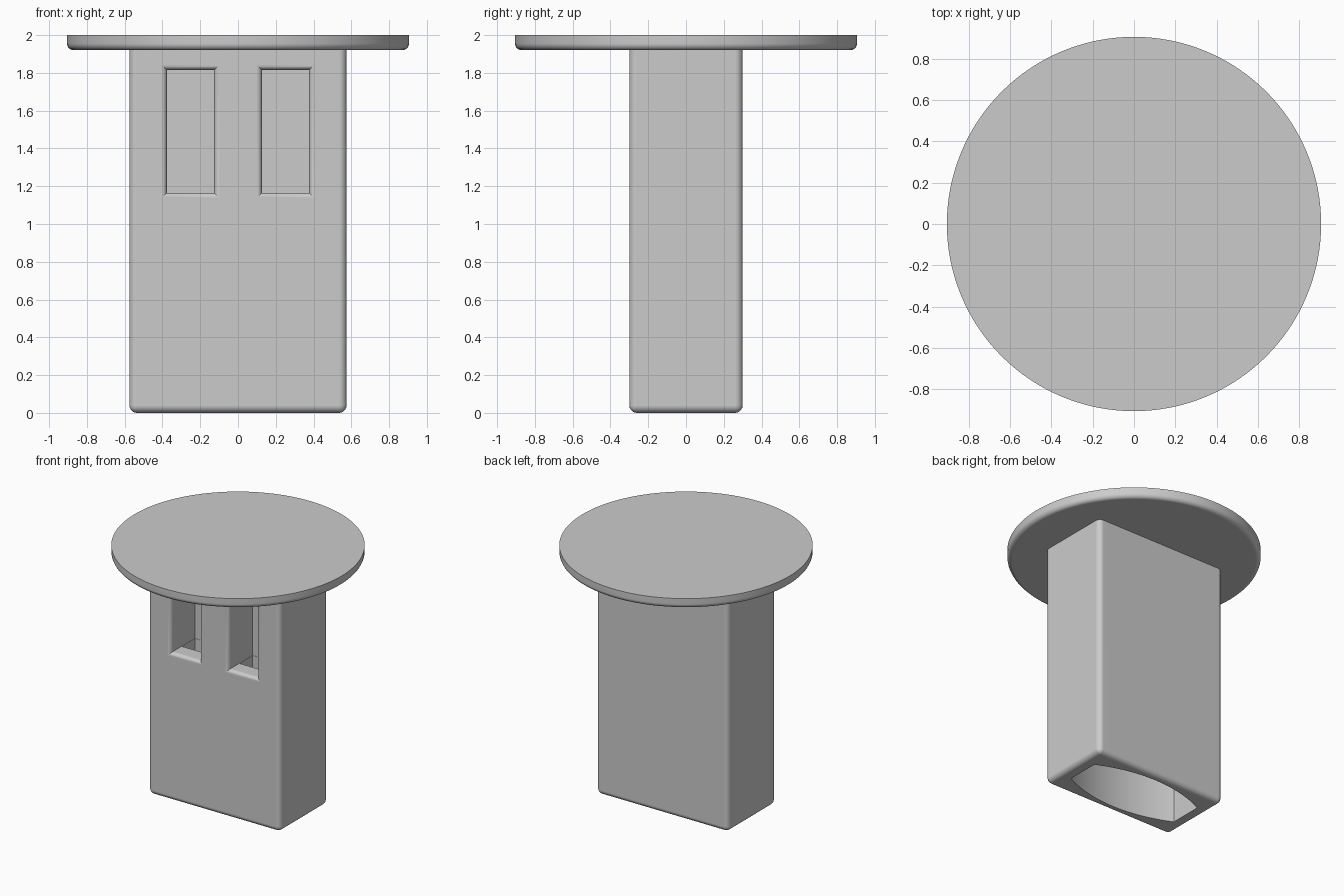
import bpy, bmesh, math

if "Cube" in bpy.data.objects:
    bpy.data.objects.remove(bpy.data.objects["Cube"], do_unlink=True)

grey = bpy.data.materials.new("plain grey")
grey.use_nodes = True
colour = (0.6, 0.6, 0.6, 1)
grey.diffuse_color = colour
grey.node_tree.nodes["Principled BSDF"].inputs["Base Color"].default_value = colour


def make_object(name, bm):
    bmesh.ops.recalc_face_normals(bm, faces=bm.faces)
    mesh = bpy.data.meshes.new(name)
    bm.to_mesh(mesh)
    bm.free()
    mesh.materials.append(grey)
    obj = bpy.data.objects.new(name, mesh)
    bpy.context.collection.objects.link(obj)
    return obj


def activate(obj):
    bpy.ops.object.select_all(action='DESELECT')
    obj.select_set(True)
    bpy.context.view_layer.objects.active = obj


def loft(name, rings):
    """Skin a closed solid through equal-length rings of points."""
    bm = bmesh.new()
    loops = [[bm.verts.new(p) for p in ring] for ring in rings]
    n = len(loops[0])
    for a, b in zip(loops, loops[1:]):
        for i in range(n):
            j = (i + 1) % n
            bm.faces.new((a[i], a[j], b[j], b[i]))
    bm.faces.new(loops[0])
    bm.faces.new(loops[-1])
    return make_object(name, bm)


def box(name, x0, x1, y0, y1, z0, z1):
    return loft(name, [[(x0, y0, z), (x1, y0, z), (x1, y1, z), (x0, y1, z)]
                       for z in (z0, z1)])


def cut(target, cutter):
    cutter.hide_render = True
    activate(target)
    mod = target.modifiers.new("cut", 'BOOLEAN')
    mod.object = cutter
    mod.operation = 'DIFFERENCE'
    mod.solver = 'EXACT'
    bpy.ops.object.modifier_apply(modifier=mod.name)
    bpy.data.objects.remove(cutter, do_unlink=True)


def smooth(obj):
    activate(obj)
    bpy.ops.object.shade_smooth_by_angle(angle=math.radians(35))
    mod = obj.modifiers.new("even normals", 'WEIGHTED_NORMAL')
    mod.keep_sharp = True


# Body: upright block, rounded everywhere except where it meets the disc
HX, HY, TOP = 0.575, 0.3, 1.93
bm = bmesh.new()
bmesh.ops.create_cube(bm, size=1)
for v in bm.verts:
    v.co = (v.co.x * 2 * HX, v.co.y * 2 * HY, (v.co.z + 0.5) * TOP)
edges = [e for e in bm.edges if any(v.co.z < 0.5 for v in e.verts)]
bmesh.ops.bevel(bm, geom=edges, offset=0.04, segments=5, profile=0.5,
                affect='EDGES')
body = make_object("body", bm)

# Hollow underside with bowed long walls
half, side, bulge, steps = 0.48, 0.13, 0.11, 24
radius = (half ** 2 + bulge ** 2) / (2 * bulge)
bow = []
for i in range(steps + 1):
    x = half - 2 * half * i / steps
    bow.append((x, side + bulge - radius + math.sqrt(radius ** 2 - x ** 2)))
outline = bow + [(-x, -y) for x, y in bow]
cut(body, loft("hollow_cutter", [[(x, y, z) for x, y in outline]
                                 for z in (-0.1, 1.0)]))

# Two window recesses with rounded rims, open downwards behind the sill
X0, X1, Z0, Z1, RIM, BACK = 0.127, 0.376, 1.165, 1.815, 0.03, 0.0


def window_ring(sign, y, grow):
    xs = sorted((sign * X0, sign * X1))
    a, b, c, d = xs[0] - grow, xs[1] + grow, Z0 - grow, Z1 + grow
    return [(a, y, c), (b, y, c), (b, y, d), (a, y, d)]


for sign in (-1, 1):
    rings = [window_ring(sign, -HY - 0.02, RIM)]
    for i in range(6):
        t = math.pi / 2 * i / 5
        rings.append(window_ring(sign, -HY + RIM * (1 - math.cos(t)),
                                 RIM * (1 - math.sin(t))))
    rings.append(window_ring(sign, BACK, 0))
    cut(body, loft("window_cutter", rings))
    x0, x1 = sorted((sign * X0, sign * X1))
    cut(body, box("shaft_cutter", x0 + 0.002, x1 - 0.002,
                  -0.165, BACK - 0.002, 0.95, 1.4))
smooth(body)

# Round disc on top, lower rim rounded
bm = bmesh.new()
bmesh.ops.create_cone(bm, cap_ends=True, segments=128, radius1=0.905,
                      radius2=0.905, depth=0.08)
bmesh.ops.translate(bm, verts=bm.verts, vec=(0, 0, 1.96))
rim = [e for e in bm.edges if all(v.co.z < 1.95 for v in e.verts)]
bmesh.ops.bevel(bm, geom=rim, offset=0.035, segments=5, profile=0.5,
                affect='EDGES')
disc = make_object("top_disc", bm)
smooth(disc)
